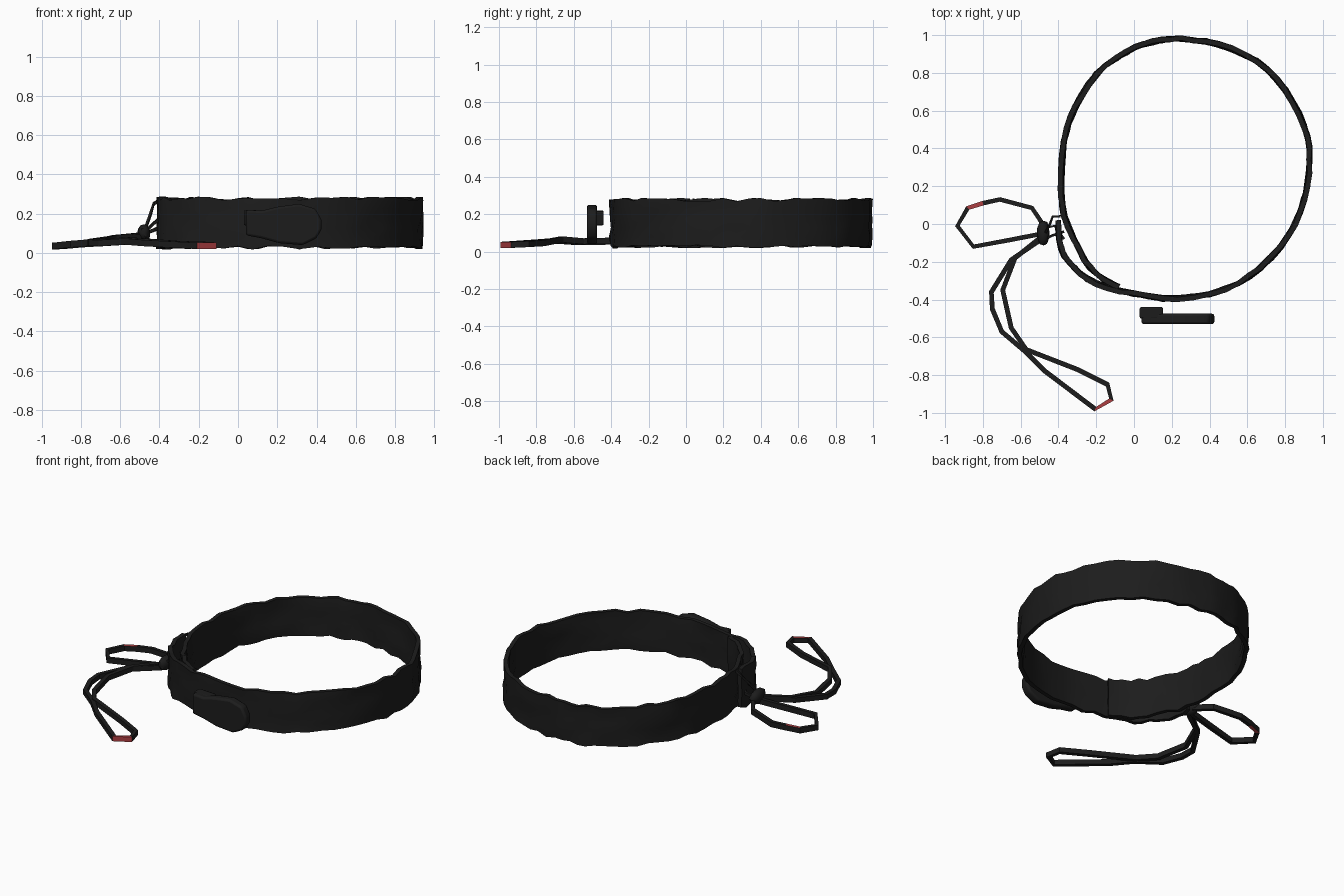
import bpy, bmesh, math, random
from mathutils import Vector

random.seed(4)
if "Cube" in bpy.data.objects:
    bpy.data.objects.remove(bpy.data.objects["Cube"])


def material(name, color):
    m = bpy.data.materials.new(name)
    m.use_nodes = True
    m.diffuse_color = color
    m.node_tree.nodes["Principled BSDF"].inputs["Base Color"].default_value = color
    return m


BLACK = material("black leather", (0.012, 0.012, 0.012, 1))
RED = material("red edging", (0.42, 0.05, 0.055, 1))


def finish(name, bm, angle=None):
    bmesh.ops.recalc_face_normals(bm, faces=bm.faces)
    mesh = bpy.data.meshes.new(name)
    bm.to_mesh(mesh)
    bm.free()
    ob = bpy.data.objects.new(name, mesh)
    bpy.context.collection.objects.link(ob)
    for m in (BLACK, RED):
        mesh.materials.append(m)
    if angle:
        bpy.ops.object.select_all(action='DESELECT')
        ob.select_set(True)
        bpy.context.view_layer.objects.active = ob
        bpy.ops.object.shade_smooth_by_angle(angle=math.radians(angle))
    return ob


def smooth_path(pts, closed, steps):
    # Catmull-Rom spline through the points
    n, out = len(pts), []
    pick = (lambda i: pts[i % n]) if closed else (lambda i: pts[max(0, min(n - 1, i))])
    for i in range(n if closed else n - 1):
        a, b, c, d = (pick(i + k) for k in (-1, 0, 1, 2))
        for s in range(steps):
            t = s / steps
            out.append(0.5 * (2 * b + (c - a) * t + (2 * a - 5 * b + 4 * c - d) * t * t
                              + (3 * b - a - 3 * c + d) * t ** 3))
    return out if closed else out + [pts[-1]]


def strap(name, pts, thick, height, closed=False, steps=1, rows=1, wrinkle=0, angle=None, red=()):
    # Rectangular section swept along a path lying mostly flat
    path = [Vector(p) for p in pts]
    if steps > 1:
        path = smooth_path(path, closed, steps)
    n = len(path)
    side = [(r / rows - 0.5) * height for r in range(rows + 1)]
    section = [(thick / 2, h) for h in side] + [(-thick / 2, h) for h in reversed(side)]
    bm, rings = bmesh.new(), []
    for i, p in enumerate(path):
        before = path[i - 1] if closed or i else p
        after = path[(i + 1) % n] if closed or i < n - 1 else p
        t = after - before
        normal = Vector((t.y, -t.x, 0)).normalized()
        bump = [random.uniform(-wrinkle, wrinkle) for _ in side]
        edge = [random.uniform(-wrinkle, wrinkle) * 1.4 for _ in range(2)]
        ring = []
        for k, (o, h) in enumerate(section):
            row = k if k <= rows else 2 * rows + 1 - k
            lift = edge[0] if row == 0 else edge[1] if row == rows else 0
            ring.append(bm.verts.new(p + normal * (o + bump[row]) + Vector((0, 0, h + lift))))
        rings.append(ring)
    m = len(section)
    for i in range(n if closed else n - 1):
        a, b = rings[i], rings[(i + 1) % n]
        for k in range(m):
            f = bm.faces.new((a[k], a[(k + 1) % m], b[(k + 1) % m], b[k]))
            # Coloured edging on one side of chosen segments
            if (i, k) in red:
                f.material_index = 1
    if not closed:
        bm.faces.new(rings[0])
        bm.faces.new(rings[-1])
    return finish(name, bm, angle)


# Main band, running round the circle with its ends lapping at the front right
MID = 0.152
band = [(-0.405, 0.02), (-0.385, -0.13), (-0.315, -0.235), (-0.2, -0.315), (0, -0.37),
        (0.23, -0.395), (0.48, -0.345), (0.67, -0.23), (0.82, -0.06), (0.9, 0.13),
        (0.93, 0.34), (0.9, 0.52), (0.8, 0.71), (0.65, 0.86), (0.45, 0.95), (0.25, 0.98),
        (0.1, 0.965), (-0.04, 0.91), (-0.2, 0.79), (-0.31, 0.62), (-0.37, 0.44),
        (-0.385, 0.2), (-0.37, 0.05), (-0.29, -0.14), (-0.2, -0.265), (-0.08, -0.335)]
strap("belt_band", [(x, y, MID) for x, y in band], 0.026, 0.252,
      steps=3, rows=5, wrinkle=0.0065, angle=50)

# Flat straps hanging from the knot
loop = [(-0.48, -0.05, 0.075), (-0.66, -0.085, 0.06), (-0.85, -0.12, 0.045), (-0.935, -0.01, 0.035),
        (-0.88, 0.085, 0.038), (-0.8, 0.11, 0.045), (-0.71, 0.13, 0.05), (-0.54, 0.085, 0.07),
        (-0.47, -0.02, 0.085)]
strap("short_strap_loop", loop, 0.024, 0.034, red=[(4, 1), (4, 3)])

tail = [(-0.49, -0.08, 0.08), (-0.65, -0.19, 0.07), (-0.755, -0.36, 0.055), (-0.75, -0.45, 0.052),
        (-0.7, -0.57, 0.05), (-0.57, -0.68, 0.058), (-0.47, -0.78, 0.05), (-0.205, -0.98, 0.036),
        (-0.12, -0.93, 0.036), (-0.14, -0.85, 0.04), (-0.3, -0.77, 0.045), (-0.57, -0.665, 0.065),
        (-0.65, -0.55, 0.055), (-0.695, -0.35, 0.06), (-0.63, -0.18, 0.075), (-0.48, -0.06, 0.09)]
strap("long_strap_loop", tail, 0.026, 0.032, red=[(7, 0), (7, 1)])

# Thin cords tying the knot to the band
cords = [[(-0.47, -0.05, 0.13), (-0.445, 0, 0.2), (-0.43, 0.04, 0.25), (-0.39, 0.04, 0.275)],
         [(-0.47, -0.08, 0.11), (-0.43, -0.06, 0.15), (-0.37, -0.04, 0.2)],
         [(-0.47, -0.02, 0.1), (-0.42, -0.01, 0.12), (-0.37, -0.08, 0.15)]]
for i, c in enumerate(cords):
    strap(f"tie_cord_{i + 1}", c, 0.013, 0.018)

# Knot
bm = bmesh.new()
bmesh.ops.create_icosphere(bm, subdivisions=2, radius=1)
for v in bm.verts:
    v.co *= random.uniform(0.9, 1.08)
    v.co = Vector((-0.48 + v.co.x * 0.035, -0.05 + v.co.y * 0.07, 0.1 + v.co.z * 0.045))
finish("strap_knot", bm, 40)


# Buckle plate standing clear of the front, with a squared tongue at one end
def plate(name, outline, y0, y1, bevel):
    bm = bmesh.new()
    face = bm.faces.new([bm.verts.new((x, y0, z)) for x, z in outline])
    ext = bmesh.ops.extrude_face_region(bm, geom=[face])
    for v in ext["geom"]:
        if isinstance(v, bmesh.types.BMVert):
            v.co.y = y1
    ob = finish(name, bm, 40)
    mod = ob.modifiers.new("soft_edges", 'BEVEL')
    mod.width, mod.segments = bevel, 2


plate("buckle_plate", [(0.04, 0.09), (0.12, 0.075), (0.21, 0.05), (0.33, 0.04), (0.4, 0.075),
                       (0.425, 0.12), (0.425, 0.17), (0.395, 0.225), (0.31, 0.25),
                       (0.2, 0.235), (0.12, 0.215), (0.04, 0.22)], -0.53, -0.475, 0.012)
plate("buckle_tongue", [(0.03, 0.14), (0.14, 0.14), (0.155, 0.215), (0.03, 0.22)],
      -0.5, -0.44, 0.008)
